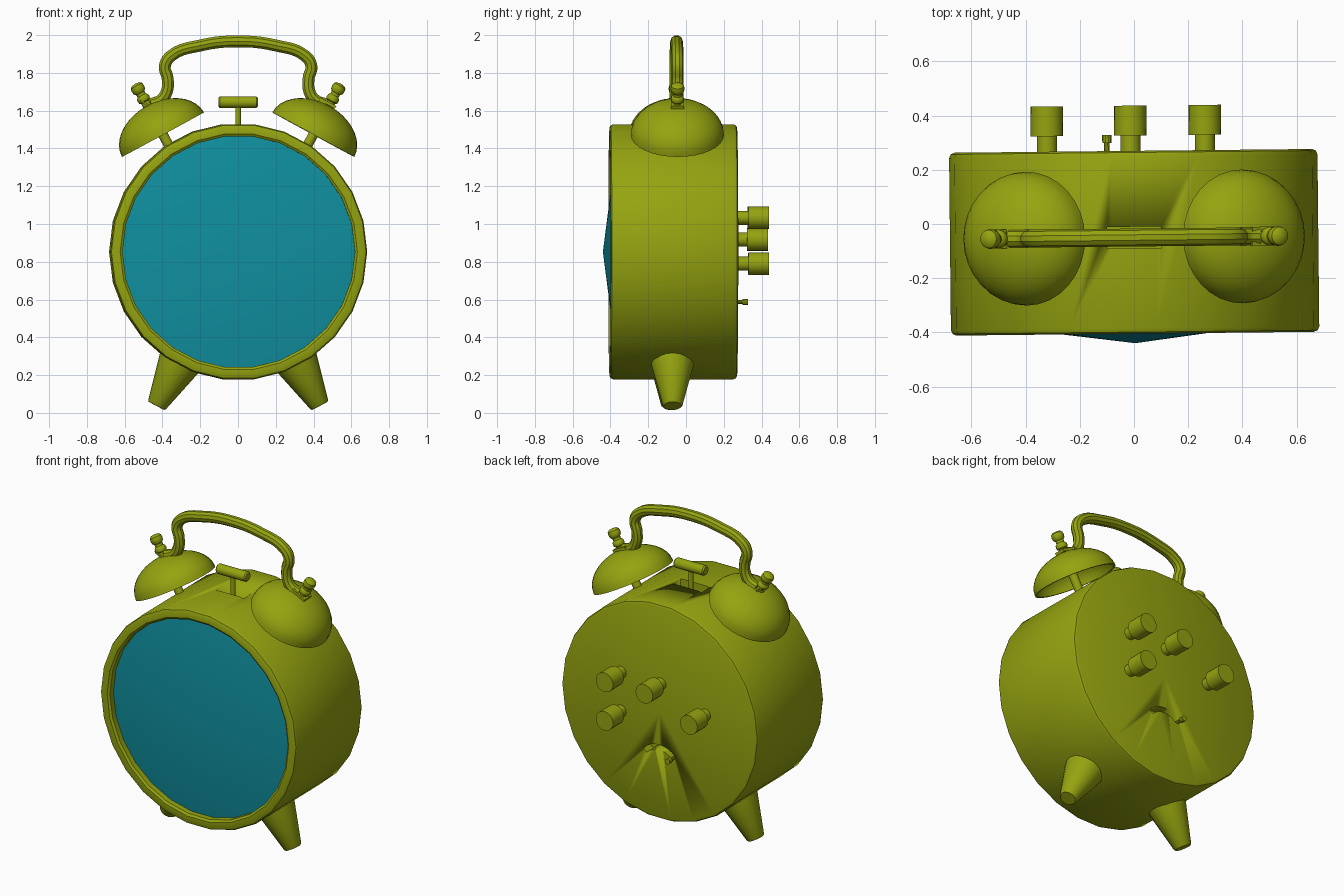
import bpy, bmesh, math
from mathutils import Vector, Matrix

if "Cube" in bpy.data.objects:
    bpy.data.objects.remove(bpy.data.objects["Cube"])

CZ = 0.853            # height of the case axis
CY = -0.05            # depth of bells, handle and hammer
TILT = Matrix.Rotation(math.radians(0.6), 4, 'Z')


def material(name, rgb):
    m = bpy.data.materials.new(name)
    m.diffuse_color = (*rgb, 1)
    m.use_nodes = True
    m.node_tree.nodes["Principled BSDF"].inputs["Base Color"].default_value = m.diffuse_color
    return m


GREEN = material("green_paint", (0.30, 0.37, 0.005))
TEAL = material("teal_glass", (0.005, 0.28, 0.35))


def finish(ob, mat=GREEN, angle=35):
    ob.data.materials.append(mat)
    bpy.ops.object.select_all(action='DESELECT')
    ob.select_set(True)
    bpy.context.view_layer.objects.active = ob
    if ob.type == 'CURVE':
        bpy.ops.object.convert(target='MESH')
    bpy.ops.object.shade_smooth_by_angle(angle=math.radians(angle))
    ob.matrix_world = TILT @ ob.matrix_world
    return ob


def from_bmesh(name, bm):
    bmesh.ops.recalc_face_normals(bm, faces=bm.faces)
    me = bpy.data.meshes.new(name)
    bm.to_mesh(me)
    bm.free()
    ob = bpy.data.objects.new(name, me)
    bpy.context.collection.objects.link(ob)
    return ob


def lathe(name, profile, origin, axis, n=16, mat=GREEN):
    """Spin (radius, height) points around an axis."""
    rot = Vector(axis).to_track_quat('Z', 'Y').to_matrix().to_4x4()
    bm = bmesh.new()
    vs = [bm.verts.new((r, 0, h)) for r, h in profile]
    es = [bm.edges.new(p) for p in zip(vs, vs[1:])]
    bmesh.ops.spin(bm, geom=vs + es, cent=(0, 0, 0), axis=(0, 0, 1),
                   angle=math.tau, steps=n, use_merge=True)
    bmesh.ops.remove_doubles(bm, verts=bm.verts, dist=1e-5)
    bm.transform(Matrix.Translation(origin) @ rot)
    return finish(from_bmesh(name, bm), mat)


def prism(name, outline, y0, y1):
    """Extrude an xz outline along y."""
    bm = bmesh.new()
    f = bm.faces.new([bm.verts.new((x, y0, z)) for x, z in outline])
    new = bmesh.ops.extrude_face_region(bm, geom=[f])['geom']
    bmesh.ops.translate(bm, vec=(0, y1 - y0, 0),
                        verts=[v for v in new if isinstance(v, bmesh.types.BMVert)])
    return finish(from_bmesh(name, bm))


def cut(ob, cutter):
    m = ob.modifiers.new("cut", 'BOOLEAN')
    m.operation, m.object, m.solver = 'DIFFERENCE', cutter, 'EXACT'
    bpy.context.view_layer.objects.active = ob
    bpy.ops.object.modifier_apply(modifier=m.name)
    bpy.data.objects.remove(cutter)


# case: drum with rounded rims and a recessed front
case = lathe("case", [(0, -0.27), (0.66, -0.27), (0.674, -0.264), (0.68, -0.25),
                      (0.68, 0.385), (0.674, 0.399), (0.66, 0.405), (0.628, 0.405),
                      (0.615, 0.395), (0.615, 0.33), (0, 0.33)],
             (0, 0, CZ), (0, -1, 0), 26)
# hammer slot in the top
cut(case, prism("slot_cutter", [(-0.1, 1.4), (0.1, 1.4), (0.1, 1.6), (-0.1, 1.6)],
                CY - 0.04, CY + 0.04))
# curved lever slot in the back
angles = [math.radians(42 + 96 * i / 8) for i in range(9)]
arc = [(r * math.cos(a), 0.496 + r * math.sin(a))
       for r, seq in ((0.15, angles), (0.118, angles[::-1])) for a in seq]
cut(case, prism("lever_slot_cutter", arc, 0.2, 0.4))

# shallow conical glass
lathe("glass", [(0.617, 0.36), (0, 0.44)], (0, 0, CZ), (0, -1, 0), 26, TEAL)

for side, s in (("left", -1), ("right", 1)):
    # tapered feet, pointing away from the case axis
    a = math.radians(28)
    lathe(side + "_foot", [(0, 0), (0.046, 0), (0.053, 0.008), (0.128, 0.31), (0, 0.31)],
          (s * 0.433, -0.075, 0.037), (-s * math.sin(a), 0, math.cos(a)), 20)

    # bells: thin hollow domes
    axis = Vector((s * math.sin(math.radians(28.5)), 0, math.cos(math.radians(28.5))))
    rim = Vector((s * 0.398, CY, 1.473))
    steps = [math.radians(90 * i / 9) for i in range(10)]
    outer = [(0.247 * math.cos(t), 0.175 * math.sin(t)) for t in steps]
    inner = [(0.235 * math.cos(t), 0.163 * math.sin(t)) for t in steps[::-1]]
    lathe(side + "_bell", outer + inner + outer[:1], rim, axis, 32)
    # bell post
    lathe(side + "_bell_post", [(0, -0.13), (0.026, -0.13), (0.026, 0.17), (0, 0.17)],
          rim, axis)
    # screw with a round grip
    lathe(side + "_bell_screw", [(0.024, 0.15), (0.024, 0.198), (0.032, 0.203), (0.035, 0.215),
                                 (0.032, 0.228), (0.024, 0.236), (0.024, 0.25), (0.034, 0.26),
                                 (0.037, 0.277), (0.034, 0.294), (0.024, 0.303), (0, 0.307)],
          rim, axis)
    # flat handle tab under the screw
    along = Vector((s * axis.z, 0, -s * axis.x)) * s
    c = rim + axis * 0.183
    u = Vector((axis.z * s, 0, -axis.x))
    tab = [c + u * p + axis * q for p, q in
           ((0.035, -0.008), (0.035, 0.008), (-0.06, 0.008), (-0.06, -0.008))]
    prism(side + "_handle_tab", [(v.x, v.z) for v in tab], CY - 0.035, CY + 0.035)

# carrying handle
half = [(0.46, 1.635), (0.41, 1.655), (0.378, 1.70), (0.373, 1.77), (0.388, 1.835),
        (0.355, 1.89), (0.2, 1.945)]
path = [(-x, z) for x, z in half] + [(0, 1.967)] + half[::-1]
cu = bpy.data.curves.new("handle", 'CURVE')
cu.dimensions = '3D'
cu.bevel_depth, cu.bevel_resolution, cu.resolution_u = 0.033, 3, 5
cu.use_fill_caps = True
sp = cu.splines.new('BEZIER')
sp.bezier_points.add(len(path) - 1)
for bp, (x, z) in zip(sp.bezier_points, path):
    bp.co = (x, CY, z)
    bp.handle_left_type = bp.handle_right_type = 'AUTO'
handle = bpy.data.objects.new("handle", cu)
bpy.context.collection.objects.link(handle)
finish(handle)

# hammer
lathe("hammer_stem", [(0, 0), (0.015, 0), (0.015, 0.22), (0, 0.22)], (0, CY, 1.42), (0, 0, 1), 12)
lathe("hammer_head", [(0, -0.104), (0.024, -0.104), (0.031, -0.096), (0.031, 0.096),
                      (0.024, 0.104), (0, 0.104)], (0, CY, 1.645), (1, 0, 0))

# winding knobs on the back
for i, (x, z) in enumerate([(0.265, 1.033), (0.265, 0.79), (-0.01, 1.033), (-0.318, 0.918)]):
    lathe(f"winding_knob_{i + 1}", [(0, 0), (0.037, 0), (0.037, 0.07), (0.06, 0.07),
                                    (0.06, 0.18), (0, 0.18)], (x, 0.257, z), (0, 1, 0), 20)

# small lever in the curved slot
lathe("alarm_lever", [(0, 0), (0.01, 0), (0.01, 0.1), (0.017, 0.1), (0.017, 0.13), (0, 0.13)],
      (-0.097, 0.2, 0.587), (0, 1, 0), 10)
